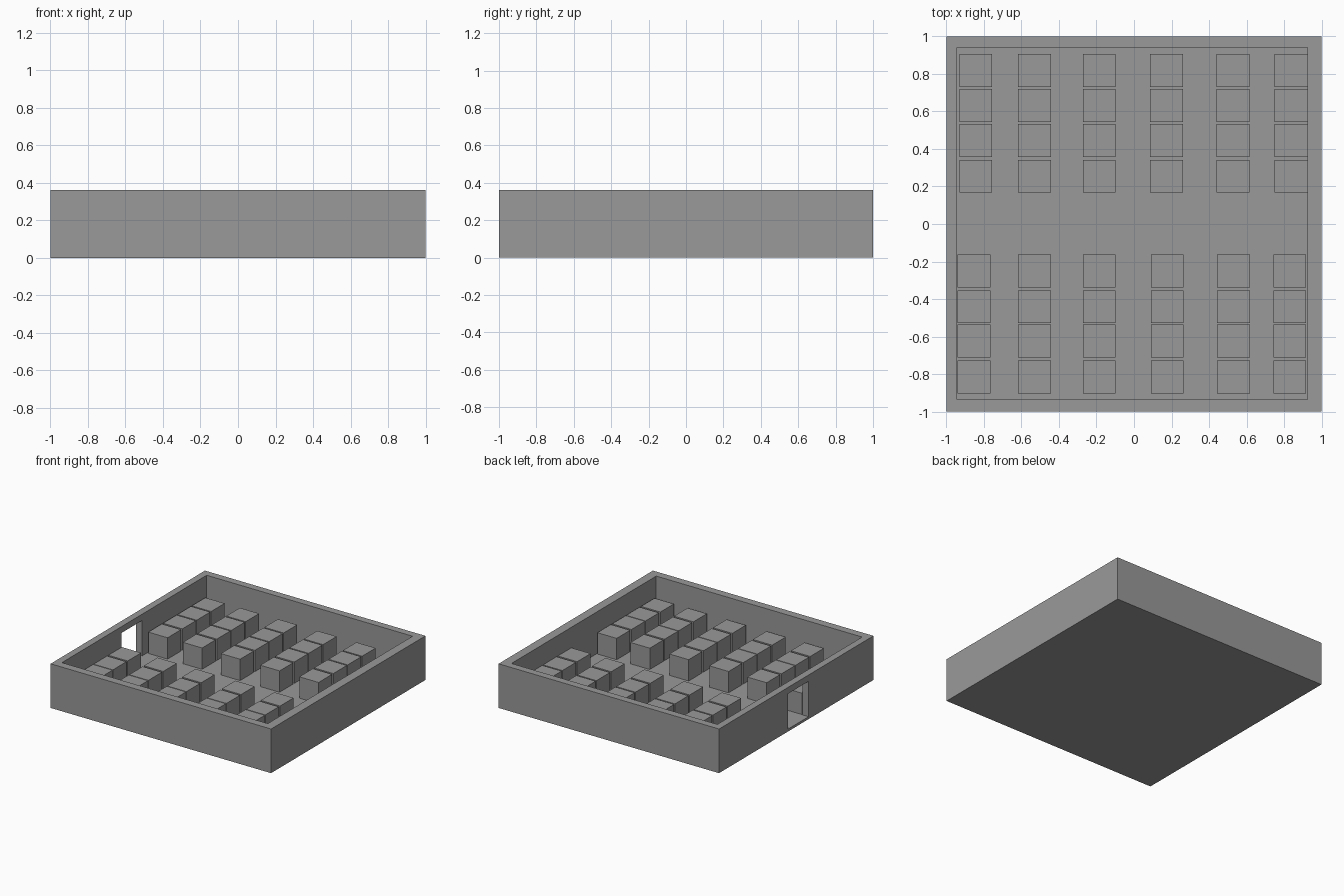
import bpy

# Remove the default cube
if "Cube" in bpy.data.objects:
    bpy.data.objects.remove(bpy.data.objects["Cube"], do_unlink=True)

# One grey for everything
GREY = (0.32, 0.32, 0.32, 1.0)
grey = bpy.data.materials.new("plain_grey")
grey.use_nodes = True
grey.diffuse_color = GREY
grey.node_tree.nodes["Principled BSDF"].inputs["Base Color"].default_value = GREY


def box(name, low, high):
    """Box between two opposite corners."""
    bpy.ops.mesh.primitive_cube_add(size=1, location=[(a + b) / 2 for a, b in zip(low, high)])
    obj = bpy.context.object
    obj.name = obj.data.name = name
    obj.scale = [b - a for a, b in zip(low, high)]
    bpy.ops.object.transform_apply(location=False, rotation=False, scale=True)
    obj.data.materials.append(grey)
    return obj


def cut(obj, cutter):
    """Subtract a cutter, then discard it."""
    cutter.hide_render = True
    mod = obj.modifiers.new("cut", "BOOLEAN")
    mod.operation = "DIFFERENCE"
    mod.solver = "EXACT"
    mod.object = cutter
    bpy.context.view_layer.objects.active = obj
    bpy.ops.object.modifier_apply(modifier=mod.name)
    bpy.data.objects.remove(cutter, do_unlink=True)


# Room: floor and four walls, with a doorway through the -x wall
HEIGHT, FLOOR = 0.362, 0.02
room = box("room_shell", (-1, -1, 0), (1, 1, HEIGHT))
cut(room, box("room_cavity", (-0.943, -0.935, FLOOR), (0.925, 0.94, HEIGHT + 0.2)))
cut(room, box("doorway", (-1.1, -0.16, FLOOR), (-0.9, 0.105, 0.31)))

# Desks: two blocks of six columns by four rows, either side of the aisle
SIDE = 0.175
blocks = {
    "back_desk": ((-0.843, -0.53, -0.185, 0.173, 0.527, 0.836), (0.254, 0.445, 0.631, 0.818)),
    "front_desk": ((-0.852, -0.53, -0.185, 0.177, 0.53, 0.83), (-0.25, -0.441, -0.623, -0.815)),
}
for name, (columns, rows) in blocks.items():
    for c, x in enumerate(columns, 1):
        for r, y in enumerate(rows, 1):
            h = SIDE / 2
            box(f"{name}_{c}_{r}", (x - h, y - h, FLOOR), (x + h, y + h, FLOOR + SIDE))
